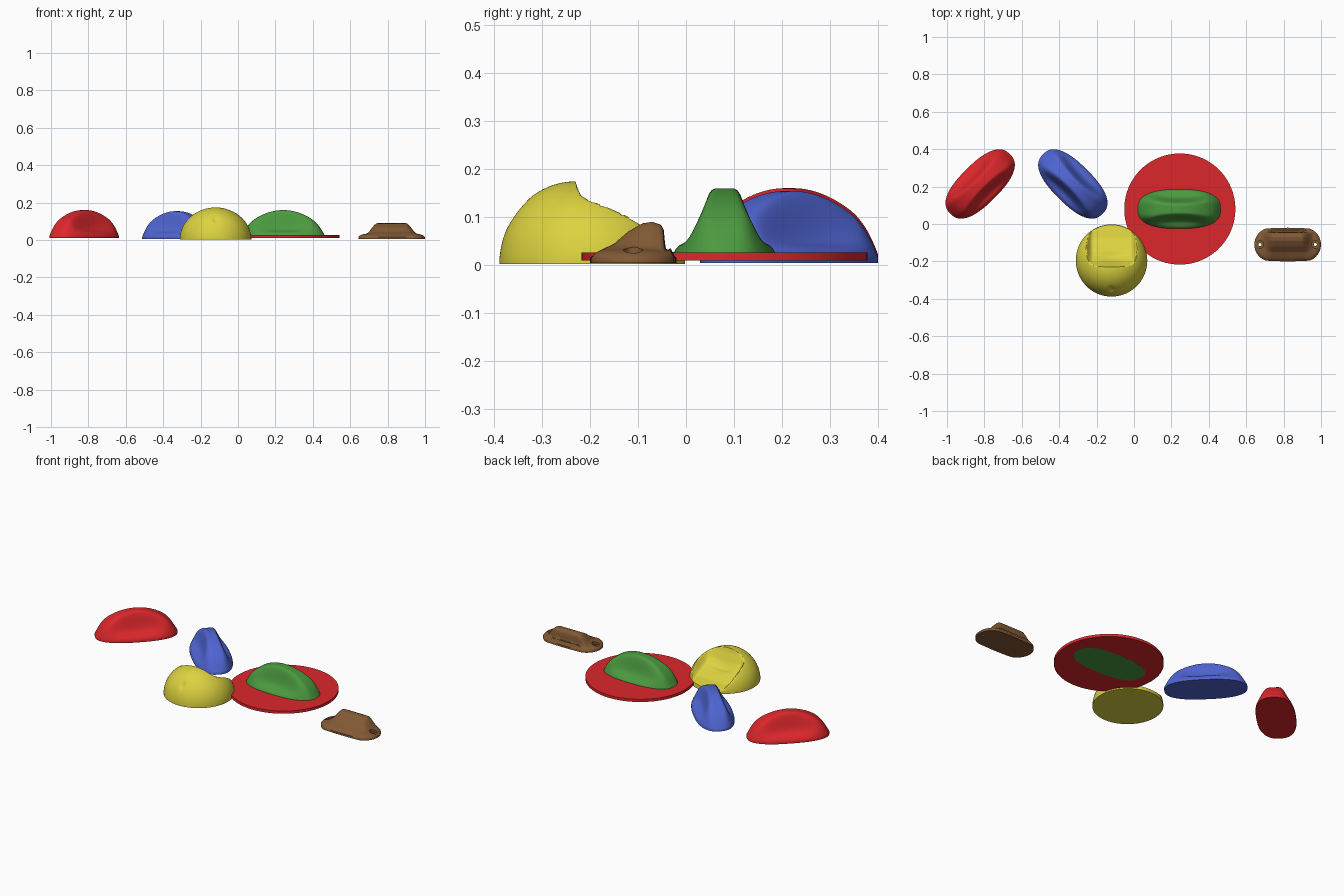
import bpy, bmesh, math
from mathutils import Vector

if "Cube" in bpy.data.objects:
    bpy.data.objects.remove(bpy.data.objects["Cube"])


def material(name, rgb):
    m = bpy.data.materials.new(name)
    m.diffuse_color = (*rgb, 1)
    m.use_nodes = True
    m.node_tree.nodes["Principled BSDF"].inputs["Base Color"].default_value = m.diffuse_color
    return m


RED = material("red", (0.72, 0.02, 0.025))
BLUE = material("blue", (0.08, 0.13, 0.65))
GREEN = material("green", (0.07, 0.32, 0.05))
YELLOW = material("yellow", (0.72, 0.65, 0.05))
BROWN = material("brown", (0.22, 0.1, 0.035))


def clamp(t, a=0.0, b=1.0):
    return max(a, min(b, t))


def smooth(t):
    t = clamp(t)
    return t * t * (3 - 2 * t)


def interp(pts, x):
    if x <= pts[0][0]:
        return pts[0][1]
    for (a, b), (c, d) in zip(pts, pts[1:]):
        if x <= c:
            return b + (d - b) * (x - a) / (c - a)
    return pts[-1][1]


def finish(ob, mat):
    ob.data.materials.append(mat)
    bpy.ops.object.select_all(action='DESELECT')
    ob.select_set(True)
    bpy.context.view_layer.objects.active = ob
    bpy.ops.object.shade_smooth_by_angle(angle=math.radians(55))


# Moulded pad: concentric rings inside an outline, lifted by a height function
def pad(name, mat, outline, height, loc, turn=0, centre=(0, 0), rings=36, segs=112):
    bm = bmesh.new()
    c = Vector(centre)
    edge = [Vector(outline(2 * math.pi * i / segs)) for i in range(segs)]
    loops = []
    for k in range(1, rings + 1):
        r = math.sin(k / rings * math.pi / 2) * 0.5 + k / rings * 0.5
        if k == rings:
            r = 1
        loop = []
        for e in edge:
            p = c.lerp(e, r)
            loop.append(bm.verts.new((p.x, p.y, height(p.x, p.y, r))))
        loops.append(loop)
    loops.append([bm.verts.new((e.x, e.y, 0)) for e in edge])
    top = bm.verts.new((c.x, c.y, height(c.x, c.y, 0)))
    for i in range(segs):
        j = (i + 1) % segs
        bm.faces.new((top, loops[0][i], loops[0][j]))
        for a, b in zip(loops, loops[1:]):
            bm.faces.new((a[i], b[i], b[j], a[j]))
    bm.faces.new(loops[-1][::-1])
    bmesh.ops.recalc_face_normals(bm, faces=bm.faces[:])
    me = bpy.data.meshes.new(name)
    bm.to_mesh(me)
    bm.free()
    ob = bpy.data.objects.new(name, me)
    ob.location = loc
    ob.rotation_euler.z = math.radians(turn)
    bpy.context.collection.objects.link(ob)
    finish(ob, mat)
    return ob


def superellipse(a, b, p):
    def f(t):
        c, s = math.cos(t), math.sin(t)
        return (a * math.copysign(abs(c) ** (2 / p), c),
                b * math.copysign(abs(s) ** (2 / p), s))
    return f


# Pinch holds: arched ridge with a hollow on each long side, on a thin flange
def pinch_height(u, v, r):
    ridge = 0.15 * max(0, 1 - (u / 0.24) ** 2) ** 0.75
    half = 0.046 + 0.018 * clamp(abs(u) / 0.15) ** 2
    flange = 0.032 + 0.008 * (1 - r)
    h = flange + max(0, ridge - flange) / (1 + (abs(v) / half) ** 6)
    return 0.012 + (h - 0.012) * (1 - r ** 14)


for name, mat, loc, turn in (("red_pinch", RED, (-0.8225, 0.214, 0.01), 45),
                             ("blue_pinch", BLUE, (-0.327, 0.214, 0.004), -45),
                             ("green_pinch", GREEN, (0.242, 0.08, 0.0098), 0)):
    pad(name, mat, superellipse(0.225, 0.107, 2.5), pinch_height, loc, turn)

# Round backing plate under the green hold
bpy.ops.mesh.primitive_cylinder_add(vertices=96, radius=0.297, depth=0.016,
                                    location=(0.245, 0.08, 0.018))
plate = bpy.context.object
plate.name = "backing_plate"
finish(plate, RED)

# Yellow dome with a scooped back and a bolt dimple in front
SCOOP = [(0, 0.172), (0.008, 0.15), (0.03, 0.112), (0.06, 0.083), (0.095, 0.061),
         (0.155, 0.035), (0.23, 0.02)]


def dome_height(x, y, r):
    h = 0.172 * math.sqrt(max(0, 1 - r * r))
    t = y + 0.035
    if t > 0:
        cut = interp(SCOOP, t)
        cut -= 0.018 * math.exp(-(x / 0.08) ** 2 - ((t - 0.05) / 0.03) ** 2)
        cut += 0.09 * smooth((abs(x) - 0.1) / 0.07)
        h = min(h, cut)
    h -= 0.014 * math.exp(-(x * x + (y + 0.155) ** 2) / 0.013 ** 2)
    return max(h, 0.012)


pad("yellow_dome", YELLOW, superellipse(0.191, 0.193, 2), dome_height,
    (-0.12, -0.195, 0.002), centre=(0, -0.035), rings=48, segs=128)

# Brown foothold: sloped ramp with a steep slotted back and two screw holes
RAMP = [(-0.09, 0.012), (-0.08, 0.022), (-0.04, 0.04), (-0.01, 0.066), (0.02, 0.083),
        (0.04, 0.086), (0.058, 0.08), (0.064, 0.07), (0.067, 0.03), (0.074, 0.03),
        (0.078, 0.036), (0.09, 0.012)]


def foothold_height(x, y, r):
    flange = 0.03
    end = 1 - smooth((abs(x) - 0.075) / 0.065)
    h = flange + (interp(RAMP, y) - flange) * end
    return 0.012 + (h - 0.012) * (1 - r ** 12)


def stadium(t):
    c, s = math.cos(t), math.sin(t)
    return (0.089 * c + math.copysign(0.089, c) * smooth(abs(c) / 0.35), 0.09 * s)


foothold = pad("brown_foothold", BROWN, stadium, foothold_height,
               (0.8215, -0.11, 0.004), rings=44)

for side in (-1, 1):
    for radius, z in ((0.02, 0.07), (0.008, 0.0)):
        bpy.ops.mesh.primitive_cylinder_add(vertices=24, radius=radius, depth=0.1,
                                            location=(0.8215 + side * 0.148, -0.11, z))
        cutter = bpy.context.object
        mod = foothold.modifiers.new("screw_hole", 'BOOLEAN')
        mod.object = cutter
        mod.operation = 'DIFFERENCE'
        mod.solver = 'EXACT'
        bpy.context.view_layer.objects.active = foothold
        while foothold.modifiers[0] != mod:
            bpy.ops.object.modifier_apply(modifier=foothold.modifiers[0].name)
        bpy.ops.object.modifier_apply(modifier=mod.name)
        bpy.data.objects.remove(cutter)
